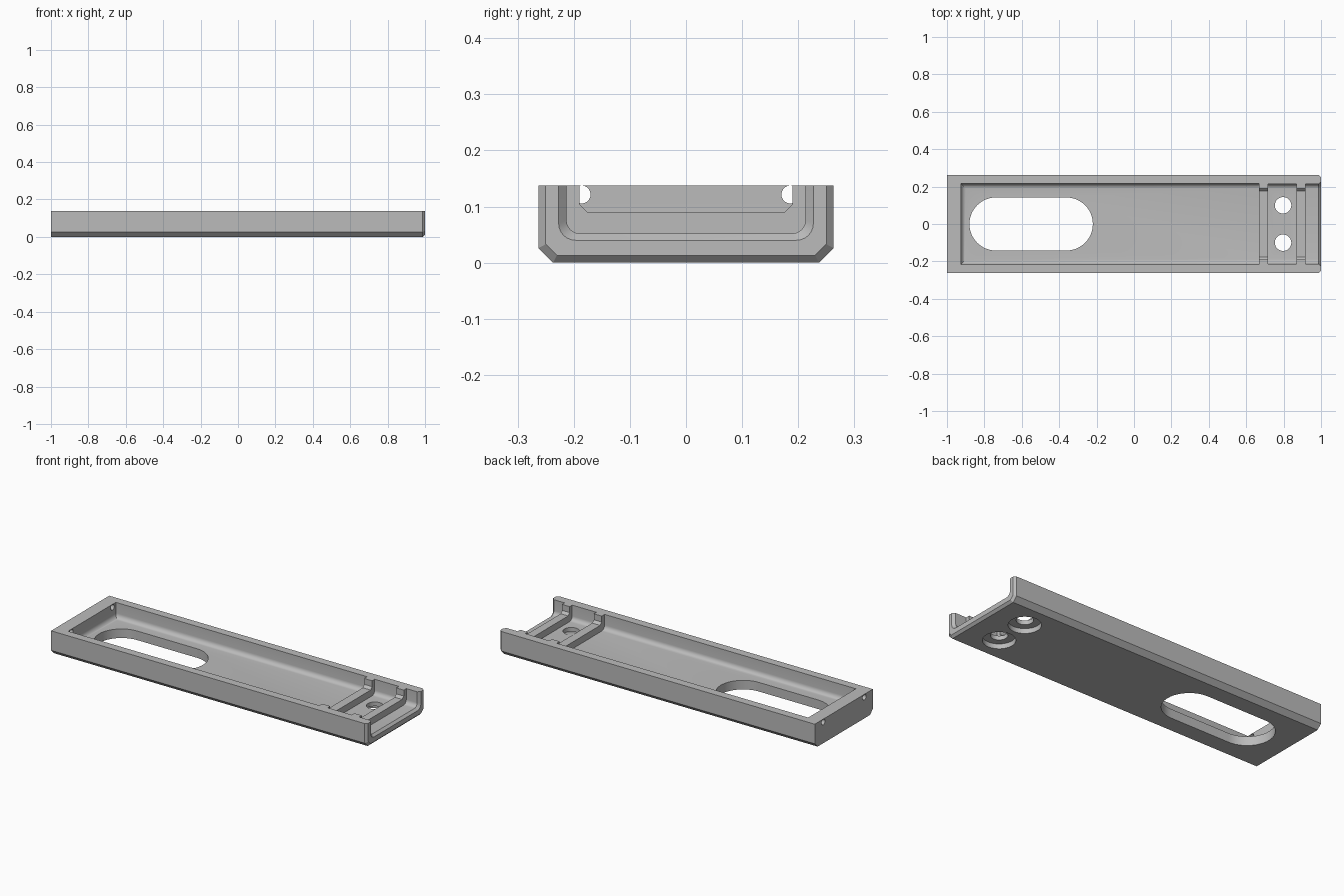
import bpy, bmesh, math
from math import radians, sin, cos, pi

cube = bpy.data.objects.get("Cube")
if cube:
    bpy.data.objects.remove(cube, do_unlink=True)

TOP = 0.138          # rim height
HALF = 0.263         # outer half width
FLOOR = 0.052        # pocket floor height
INNER = 0.213        # pocket half width
ABOVE = 0.3          # cutters reach above the rim


def new_object(name, bm):
    bmesh.ops.recalc_face_normals(bm, faces=bm.faces)
    mesh = bpy.data.meshes.new(name)
    bm.to_mesh(mesh)
    bm.free()
    obj = bpy.data.objects.new(name, mesh)
    bpy.context.collection.objects.link(obj)
    return obj


def loft(name, sections):
    """Skin matching (y, z) outlines placed along x and cap the ends."""
    bm = bmesh.new()
    rings = [[bm.verts.new((x, y, z)) for y, z in outline] for x, outline in sections]
    for a, b in zip(rings, rings[1:]):
        for i in range(len(a)):
            j = (i + 1) % len(a)
            bm.faces.new((a[i], a[j], b[j], b[i]))
    bm.faces.new(rings[0])
    bm.faces.new(rings[-1])
    return new_object(name, bm)


def channel(half, bottom, top, corner, steps=6):
    """U outline with rounded (or, with one step, chamfered) lower corners."""
    right = [(half - corner + corner * cos(t), bottom + corner - corner * sin(t))
             for t in (pi / 2 * i / steps for i in range(steps + 1))]
    right.insert(0, (half, top))
    return right + [(-y, z) for y, z in reversed(right)]


def prism(name, outline, z0, z1):
    """Vertical prism from an (x, y) outline."""
    bm = bmesh.new()
    face = bm.faces.new([bm.verts.new((x, y, z0)) for x, y in outline])
    geom = bmesh.ops.extrude_face_region(bm, geom=[face])["geom"]
    bmesh.ops.translate(bm, vec=(0, 0, z1 - z0),
                        verts=[v for v in geom if isinstance(v, bmesh.types.BMVert)])
    return new_object(name, bm)


def stadium(cx, cy, r, straight=0.0, n=24):
    """Circle, or a slot outline when straight is the half length between arc centres."""
    pts = []
    for side in (1, -1):
        for i in range(n + (1 if straight else 0)):
            t = -pi / 2 + pi * i / n
            pts.append((cx + side * (straight + r * cos(t)), cy + side * r * sin(t)))
    return pts


def cut(target, cutter):
    cutter.hide_render = True
    mod = target.modifiers.new("cut", 'BOOLEAN')
    mod.operation = 'DIFFERENCE'
    mod.solver = 'EXACT'
    mod.object = cutter
    bpy.context.view_layer.objects.active = target
    bpy.ops.object.modifier_apply(modifier=mod.name)
    bpy.data.objects.remove(cutter, do_unlink=True)


# Outer body: chamfered long edges, small chamfer round the open end
edge = 0.013
body = loft("tray_body", [
    (-1.0, channel(HALF, 0, TOP, 0.026, 1)),
    (1.0 - edge, channel(HALF, 0, TOP, 0.026, 1)),
    (1.0, channel(HALF - edge, edge, TOP, 0.02, 1))])

# Main pocket with filleted floor and closed end
bm = bmesh.new()
bmesh.ops.create_cube(bm, size=1)
for v in bm.verts:
    v.co.x = -0.925 if v.co.x < 0 else 0.667
    v.co.y = math.copysign(INNER + 0.003, v.co.y)
    v.co.z = FLOOR if v.co.z < 0 else ABOVE


def rounded(e):
    a, b = (v.co for v in e.verts)
    low = a.z < 0.1 and b.z < 0.1
    return low and not (a.x > 0 and b.x > 0)


bmesh.ops.bevel(bm, geom=[e for e in bm.edges if rounded(e)], offset=0.026,
                segments=6, profile=0.5, affect='EDGES')
cut(body, new_object("main_pocket", bm))

# Screw bay and end bay, leaving two raised ribs between them
bay = channel(INNER, FLOOR, ABOVE, 0.024)
cut(body, loft("screw_bay", [(0.717, bay), (0.87, bay)]))
flare = 0.014
cut(body, loft("end_bay", [
    (0.917, bay), (1.0 - flare, bay),
    (1.0 + flare, channel(INNER + 2 * flare, FLOOR - 2 * flare + 0.004, ABOVE, 0.036))]))

# Opening over the ribs
rib = channel(0.19, 0.09, ABOVE, 0.014, 1)
cut(body, loft("rib_opening", [(0.6, rib), (0.95, rib)]))

# Long slot in the floor
cut(body, prism("floor_slot", stadium(-0.55, 0, 0.142, 0.188), -0.1, 0.1))

for side in (1, -1):
    # Screw holes with counterbores underneath
    cut(body, prism("screw_hole", stadium(0.797, side * 0.1, 0.044), -0.1, 0.1))
    cut(body, prism("counterbore", stadium(0.797, side * 0.1, 0.084), -0.1, 0.028))
    # Small cord holes through the closed end
    ring = [(side * 0.186 + 0.016 * cos(2 * pi * i / 20),
             0.1215 + 0.016 * sin(2 * pi * i / 20)) for i in range(20)]
    cut(body, loft("end_hole", [(-1.1, ring), (-0.85, ring)]))

# Plain grey finish
grey = bpy.data.materials.new("plain_grey")
grey.use_nodes = True
colour = (0.5, 0.5, 0.5, 1)
grey.diffuse_color = colour
grey.node_tree.nodes["Principled BSDF"].inputs["Base Color"].default_value = colour
body.data.materials.clear()
body.data.materials.append(grey)

bpy.ops.object.select_all(action='DESELECT')
body.select_set(True)
bpy.context.view_layer.objects.active = body
bpy.ops.object.shade_smooth_by_angle(angle=radians(30))
